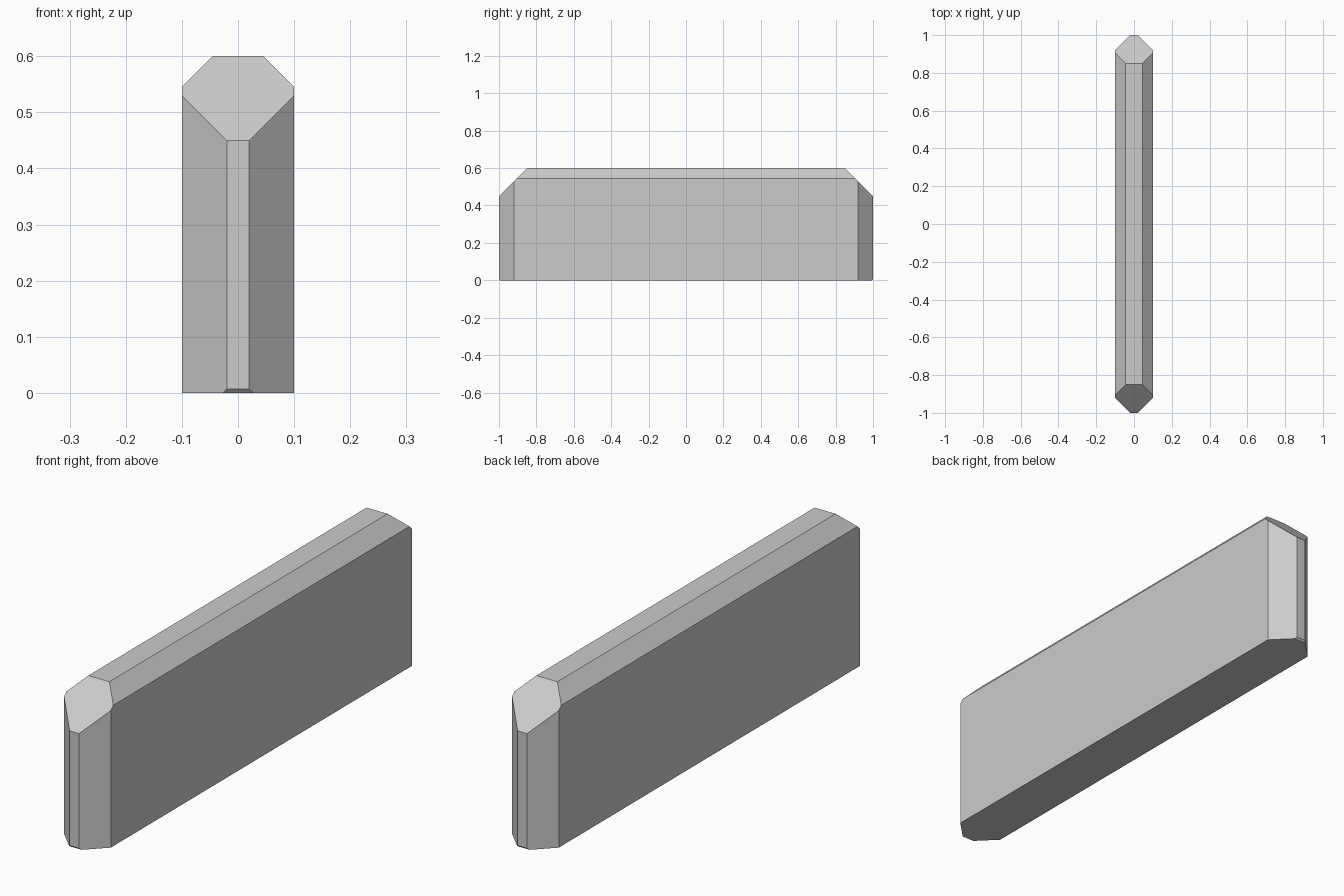
import bpy, bmesh
from mathutils import Matrix, Vector

if "Cube" in bpy.data.objects:
    bpy.data.objects.remove(bpy.data.objects["Cube"])


def chamfer(bm, point, normal):
    """Slice off everything beyond a plane and cap the cut."""
    geom = bm.verts[:] + bm.edges[:] + bm.faces[:]
    cut = bmesh.ops.bisect_plane(bm, geom=geom, dist=1e-6, plane_co=Vector(point),
                                 plane_no=Vector(normal), clear_outer=True)
    edges = [e for e in cut["geom_cut"] if isinstance(e, bmesh.types.BMEdge)]
    bmesh.ops.holes_fill(bm, edges=edges, sides=0)


# Plain block
bm = bmesh.new()
bmesh.ops.create_cube(bm, size=1, matrix=Matrix.Translation((0, 0, 0.3))
                      @ Matrix.Diagonal((0.2, 2, 0.6, 1)))

for s in (-1, 1):
    # Upright corner chamfers
    for t in (-1, 1):
        chamfer(bm, (s * 0.1, t * 0.92, 0), (s, t, 0))
    # Long top edges
    chamfer(bm, (s * 0.045, 0, 0.6), (s, 0, 1))
    # Large slope at each top end
    chamfer(bm, (0, s * 0.85, 0.6), (0, s, 1))
    # Tiny chamfer at each bottom end
    chamfer(bm, (0, s * 0.993, 0), (0, s, -1))

bmesh.ops.recalc_face_normals(bm, faces=bm.faces[:])
mesh = bpy.data.meshes.new("chamfered_bar")
bm.to_mesh(mesh)
bm.free()
bar = bpy.data.objects.new("chamfered_bar", mesh)
bpy.context.collection.objects.link(bar)
